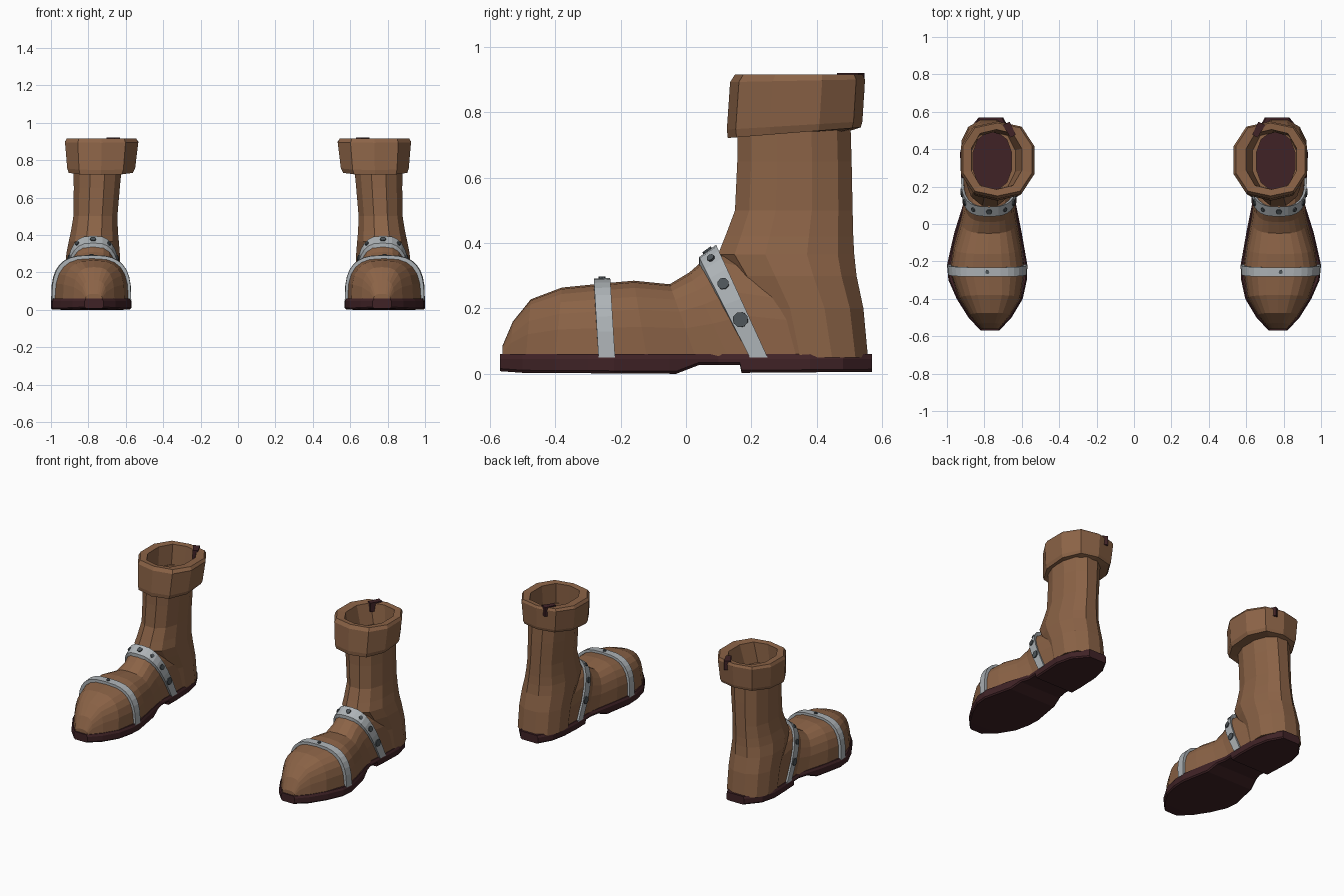
import bpy, bmesh, math
from mathutils import Vector

if "Cube" in bpy.data.objects:
    bpy.data.objects.remove(bpy.data.objects["Cube"])


def material(name, rgb):
    m = bpy.data.materials.new(name)
    m.diffuse_color = (*rgb, 1)
    m.use_nodes = True
    m.node_tree.nodes["Principled BSDF"].inputs["Base Color"].default_value = m.diffuse_color
    return m


LEATHER = material("brown leather", (0.26, 0.125, 0.062))
DARK = material("dark maroon", (0.05, 0.016, 0.019))
METAL = material("light grey metal", (0.42, 0.45, 0.47))
RIVET = material("dark grey rivet", (0.075, 0.09, 0.1))


def loft(name, rings, mat, cyclic=False, mirror=True):
    """Skin closed rings into one mesh, capped unless cyclic."""
    bm = bmesh.new()
    vs = [[bm.verts.new(p) for p in r] for r in rings]
    n = len(vs[0])
    pairs = list(zip(vs, vs[1:])) + ([(vs[-1], vs[0])] if cyclic else [])
    for a, b in pairs:
        for i in range(n):
            j = (i + 1) % n
            bm.faces.new((a[i], a[j], b[j], b[i]))
    if not cyclic:
        bm.faces.new(vs[0])
        bm.faces.new(vs[-1])
    bmesh.ops.recalc_face_normals(bm, faces=bm.faces)
    me = bpy.data.meshes.new(name)
    bm.to_mesh(me)
    bm.free()
    me.materials.append(mat)
    ob = bpy.data.objects.new(name, me)
    bpy.context.collection.objects.link(ob)
    if mirror:
        add_mirror(ob)
    return ob


def add_mirror(ob):
    ob.modifiers.new("pair", 'MIRROR').use_axis[0] = True


def power(v, e):
    return math.copysign(abs(v) ** e, v)


def interp(table, y):
    """Linear lookup of the remaining columns by the first."""
    for a, b in zip(table, table[1:]):
        if y <= b[0]:
            f = max(0, (y - a[0]) / (b[0] - a[0]))
            return [p + (q - p) * f for p, q in zip(a[1:], b[1:])]
    return list(table[-1][1:])


# Footprint: y, inner x, outer x
PLAN = [(-.57, .72, .82), (-.50, .655, .885), (-.40, .595, .948), (-.30, .573, .992),
        (-.22, .57, 1.0), (-.05, .60, .962), (.10, .63, .915), (.25, .625, .925),
        (.38, .63, .93), (.48, .65, .905), (.57, .70, .83)]


def arch_point(yb, yt, zt, t, grow=0.0):
    """Point on a leaning arch over the foot, t from 0 (outer) to pi (inner)."""
    a, b = interp(PLAN, yb)
    hw = (b - a) / 2 - .012 + grow
    h = zt + grow - .05
    f = power(math.sin(t), .68)
    return Vector(((a + b) / 2 + hw * power(math.cos(t), .68), yb + (yt - yb) * f, .05 + h * f))


def ring(x0, x1, y0, y1, z, n=12, e=.9, tilt=0.0):
    cx, cy = (x0 + x1) / 2, (y0 + y1) / 2
    out = []
    for i in range(n):
        t = math.tau * (i + .5) / n
        k = 1 / math.cos(math.pi / n)
        x = cx + (x1 - x0) / 2 * max(-1, min(1, k * power(math.cos(t), e)))
        y = cy + (y1 - y0) / 2 * max(-1, min(1, k * power(math.sin(t), e)))
        out.append((x, y, z + tilt * (y - cy)))
    return out


# Foot: arches from toe to ankle (base y, top y, top z)
FOOT = [(-.562, -.562, .085), (-.54, -.53, .16), (-.49, -.475, .228), (-.40, -.38, .264),
        (-.25, -.25, .277), (-.12, -.16, .285), (.03, -.05, .274), (.13, .01, .31),
        (.20, .05, .345), (.24, .085, .372), (.36, .30, .33)]
N = 12
body = loft("boot_body", [[arch_point(*s, math.pi * i / N) for i in range(N + 1)] for s in FOOT],
            LEATHER, mirror=False)

# Shaft, joined to the foot, then hollowed down to the sole
SHAFT = [(.632, .922, .24, .557, .05), (.632, .922, .20, .543, .20), (.632, .918, .14, .522, .30),
         (.637, .905, .098, .515, .365), (.642, .893, .12, .512, .42), (.645, .88, .15, .51, .50),
         (.632, .878, .157, .507, .65), (.62, .88, .158, .503, .78)]
shaft = loft("shaft", [ring(*s) for s in SHAFT], LEATHER, mirror=False)
hollow = loft("hollow", [ring(.655, .86, .185, .488, z) for z in (-.1, 1.0)], LEATHER, mirror=False)
for helper, op in ((shaft, 'UNION'), (hollow, 'DIFFERENCE')):
    helper.hide_render = True
    m = body.modifiers.new(op, 'BOOLEAN')
    m.operation, m.object, m.solver = op, helper, 'EXACT'
bpy.context.view_layer.update()
deps = bpy.context.evaluated_depsgraph_get()
solid = bpy.data.meshes.new_from_object(body.evaluated_get(deps))
body.modifiers.clear()
body.data = solid
for helper in (shaft, hollow):
    bpy.data.objects.remove(helper)
add_mirror(body)

# Cuff: folded collar with an open middle
loft("cuff", [ring(.562, .905, .128, .535, .738, 10, tilt=.08),
              ring(.55, .913, .125, .54, .76, 10, tilt=.06),
              ring(.533, .925, .135, .548, .897, 10, tilt=.02),
              ring(.545, .915, .15, .54, .916, 10),
              ring(.60, .87, .185, .505, .912, 10),
              ring(.645, .865, .18, .49, .74, 10)], LEATHER, cyclic=True)

# Pull tab over the back of the rim
tab = [(.632, .478), (.66, .462), (.702, .528), (.665, .547)]
loft("pull_tab", [[(x, y, z) for x, y in tab] for z in (.86, .921)], DARK)

# Sole with a raised instep and a heel block
BOTTOM = [(-.57, .008), (-.50, .003), (-.03, 0), (.04, .027), (.165, .027), (.17, .003), (.57, .006)]
rings = []
for y in sorted({r[0] for r in PLAN} | {r[0] for r in BOTTOM}):
    a, b = interp(PLAN, y)
    z = interp(BOTTOM, y)[0]
    rows = [(.008, z), (0, z + .008), (0, .046), (.008, .06)]
    rings.append([(a + d, y, h) for d, h in rows] + [(b - d, y, h) for d, h in reversed(rows)])
loft("sole", rings, DARK)


def strap(name, front, back, out):
    """Band wrapped over the foot between two arches."""
    bands = []
    for i in range(17):
        t = math.pi * i / 16
        bands.append([arch_point(*front, t, -.012), arch_point(*front, t, out),
                      arch_point(*back, t, out), arch_point(*back, t, -.012)])
    loft(name, bands, METAL)


def rivet(name, front, back, out, t, r):
    """Flat eight-sided stud lying on a strap."""
    def mid(u):
        return (arch_point(*front, u, out) + arch_point(*back, u, out)) / 2
    across = (arch_point(*back, t, out) - arch_point(*front, t, out)).normalized()
    along = (mid(t + .08) - mid(t - .08)).normalized()
    nrm = along.cross(across).normalized()
    c = mid(t)
    if nrm.dot(c - Vector((.77, c.y + .1, .1))) < 0:
        nrm = -nrm
    side = nrm.cross(along).normalized()
    loft(name, [[c + nrm * h + r * (math.cos(a) * along + math.sin(a) * side)
                 for a in (math.tau * k / 8 for k in range(8))] for h in (-.006, .006)], RIVET)


TOE = ((-.268, -.282, .279), (-.217, -.232, .281), .012)
ANKLE = ((.195, .04, .345), (.25, .092, .383), .012)
strap("toe_strap", *TOE)
strap("ankle_strap", *ANKLE)

# Studs: one on the toe strap, a row round the ankle strap
rivet("toe_rivet", *TOE, math.pi / 2, .011)
for k, (t, r) in enumerate([(.22, .024), (.62, .018), (1.12, .012), (math.pi / 2, .016),
                            (math.pi - 1.12, .012), (math.pi - .62, .018), (math.pi - .22, .024)]):
    rivet(f"ankle_rivet_{k + 1}", *ANKLE, t, r)
